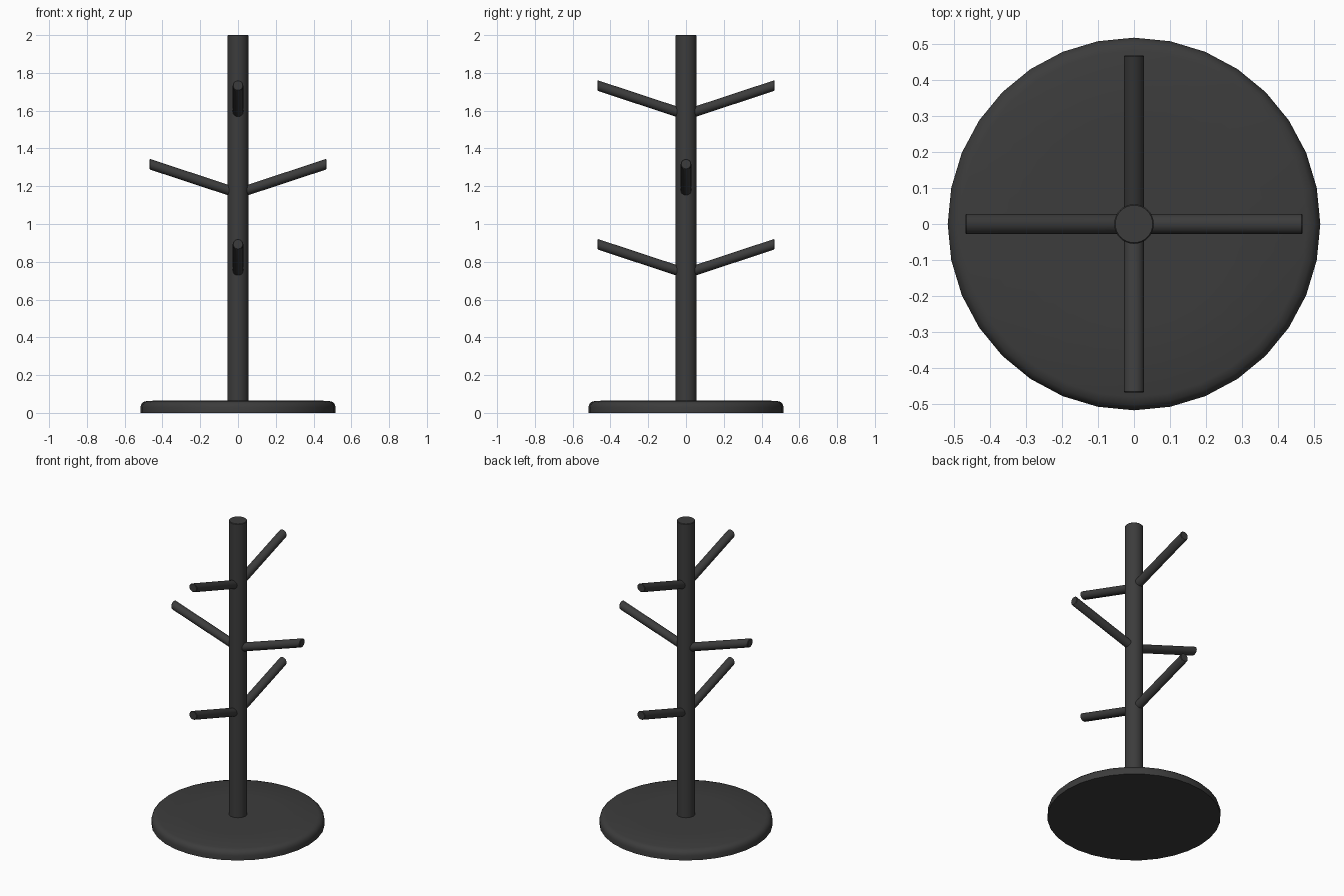
import bpy, bmesh
from math import cos, sin, pi, radians
from mathutils import Matrix

if "Cube" in bpy.data.objects:
    bpy.data.objects.remove(bpy.data.objects["Cube"])

dark = bpy.data.materials.new("dark_grey")
dark.diffuse_color = (0.045, 0.045, 0.045, 1)
dark.use_nodes = True
dark.node_tree.nodes["Principled BSDF"].inputs["Base Color"].default_value = dark.diffuse_color


def loft(name, rings, turn=0.0):
    """Skin a list of closed rings, cap both ends, turn about z."""
    bm = bmesh.new()
    loops = [[bm.verts.new(p) for p in ring] for ring in rings]
    for a, b in zip(loops, loops[1:]):
        for i in range(len(a)):
            j = (i + 1) % len(a)
            bm.faces.new((a[i], a[j], b[j], b[i]))
    bm.faces.new(loops[0])
    bm.faces.new(loops[-1])
    bmesh.ops.recalc_face_normals(bm, faces=bm.faces)
    bm.transform(Matrix.Rotation(turn, 4, 'Z'))
    mesh = bpy.data.meshes.new(name)
    bm.to_mesh(mesh)
    bm.free()
    mesh.materials.append(dark)
    obj = bpy.data.objects.new(name, mesh)
    bpy.context.collection.objects.link(obj)
    bpy.ops.object.select_all(action='DESELECT')
    obj.select_set(True)
    bpy.context.view_layer.objects.active = obj
    bpy.ops.object.shade_smooth_by_angle(angle=radians(35))
    return obj


def flat_ring(r, z, n=32):
    return [(r * cos(2 * pi * i / n), r * sin(2 * pi * i / n), z) for i in range(n)]


def arm_ring(x, z, r, n=20):
    return [(x, r * cos(2 * pi * i / n), z + r * sin(2 * pi * i / n)) for i in range(n)]


# Round base with a softened upper edge
base_profile = [(0.517, 0), (0.517, 0.03), (0.512, 0.046), (0.50, 0.058),
                (0.48, 0.064), (0.28, 0.066)]
loft("base", [flat_ring(r, z) for r, z in base_profile])

# Upright pole
loft("pole", [flat_ring(0.055, 0.05), flat_ring(0.055, 1.997), flat_ring(0.052, 2.0)])

# Three pairs of rising arms with upright-cut ends, alternating direction
SLOPE, REACH, R = 0.33, 0.468, 0.028
for level, (tip_z, quarter) in enumerate([(0.893, 1), (1.317, 0), (1.733, 1)], 1):
    for side in (0, 1):
        stations = [(0.0, R), (REACH - 0.003, R), (REACH, R - 0.003)]
        rings = [arm_ring(x, tip_z - SLOPE * (REACH - x), r) for x, r in stations]
        loft(f"arm_{level}_{'ab'[side]}", rings, quarter * pi / 2 + side * pi)
